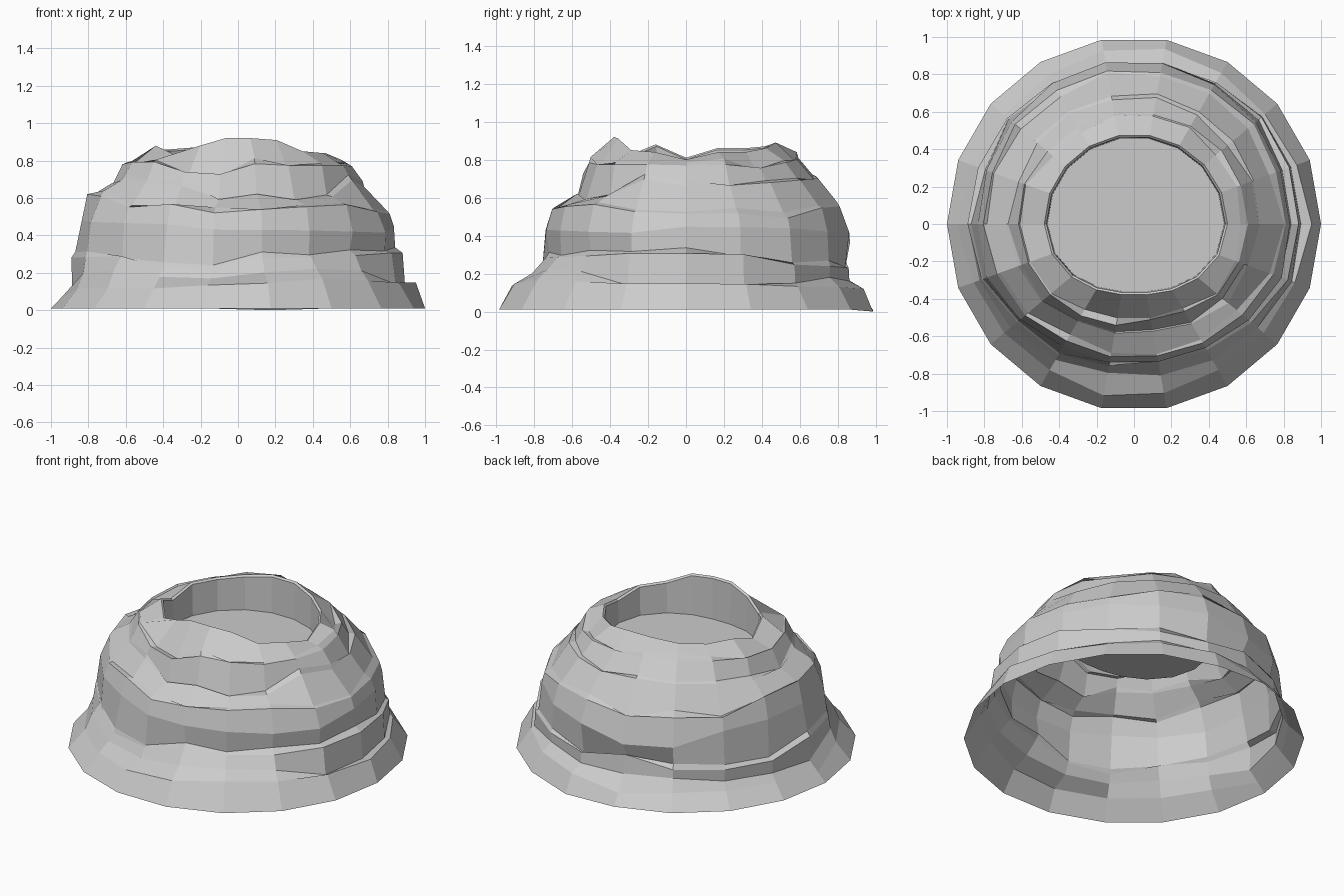
import bpy, bmesh, math, random

if "Cube" in bpy.data.objects:
    bpy.data.objects.remove(bpy.data.objects["Cube"])

random.seed(11)
SIDES = 18

# slope profiles (radius, height) facing +x, +y, -x, -y, base to rim
PROFILES = [
    [(1, .01), (.95, .13), (.90, .14), (.89, .29), (.85, .42), (.80, .53), (.68, .66), (.62, .76), (.50, .82)],
    [(1, .01), (.96, .09), (.87, .13), (.86, .25), (.87, .40), (.84, .53), (.70, .70), (.60, .80), (.48, .89)],
    [(1, .01), (.94, .08), (.89, .15), (.89, .25), (.85, .45), (.80, .61), (.69, .67), (.63, .76), (.48, .83)],
    [(1, .01), (.94, .16), (.81, .18), (.75, .27), (.74, .43), (.71, .53), (.58, .62), (.53, .76), (.38, .92)],
]
# jagged rim height, every 20 degrees from +x
RIM = [.80, .84, .84, .86, .89, .89, .87, .86, .86, .81, .88, .83, .88, .92, .92, .91, .85, .84]
LEDGES = (3, 5, 6, 7)      # levels that break into small stone steps
FLOOR_Z = .65


def slope_point(level, i):
    """Blend the two nearest profiles for side i."""
    q = i * 4 / SIDES
    k, t = int(q), q % 1
    t = t * t * (3 - 2 * t)
    a, b = PROFILES[k % 4][level], PROFILES[(k + 1) % 4][level]
    return a[0] + (b[0] - a[0]) * t, a[1] + (b[1] - a[1]) * t


def add_ring(bm, points):
    ring = []
    for i, (r, z) in enumerate(points):
        a = 2 * math.pi * i / SIDES
        ring.append(bm.verts.new((r * math.cos(a), r * math.sin(a), z)))
    return ring


bm = bmesh.new()
rings = []
last = len(PROFILES[0]) - 1

# rocky outer slope: stones are two or so sides wide, stepped in height
for level in range(last + 1):
    pts = []
    stone = 0
    for i in range(SIDES):
        r, z = slope_point(level, i)
        if random.random() < .55:
            stone = random.uniform(-.04, .04)
        if level == 0:
            z = 0 if i == 4 else .01
        elif level == last:
            z = RIM[i]
        elif level <= 2:
            # the foot flares smoothly on the diagonals, with a shelf elsewhere
            diagonal = abs(math.sin(math.radians(40 * i)))
            r += (-.04 if level == 1 else .0) * diagonal + random.uniform(-.01, .01)
            z = max(z + stone * .7 + (.03 * diagonal if level == 2 else 0), .05)
        else:
            r += random.uniform(-.01, .01) - stone * .3
            z = min(z + stone, RIM[i] - .03)
        pts.append((r, z))
    rings.append(add_ring(bm, pts))
    if level in LEDGES:
        steps = []
        for i, (r, z) in enumerate(pts):
            inset = random.choice((.008, .02, .04))
            steps.append((r - inset, min(z + random.choice((-.01, .01, .03)), RIM[i] - .015)))
        rings.append(add_ring(bm, steps))

# crater wall: thin rim, then straight down to the floor
lip = [(slope_point(last, i)[0] - .012, RIM[i] - .01) for i in range(SIDES)]
rings.append(add_ring(bm, lip))
rings.append(add_ring(bm, [(r - .005, FLOOR_Z) for r, z in lip]))

for lo, hi in zip(rings, rings[1:]):
    for i in range(SIDES):
        j = (i + 1) % SIDES
        bm.faces.new((lo[i], lo[j], hi[j], hi[i]))

# crater floor
bm.faces.new(rings[-1])

mesh = bpy.data.meshes.new("rocky_crater")
bm.to_mesh(mesh)
bm.free()
obj = bpy.data.objects.new("rocky_crater", mesh)
bpy.context.collection.objects.link(obj)
